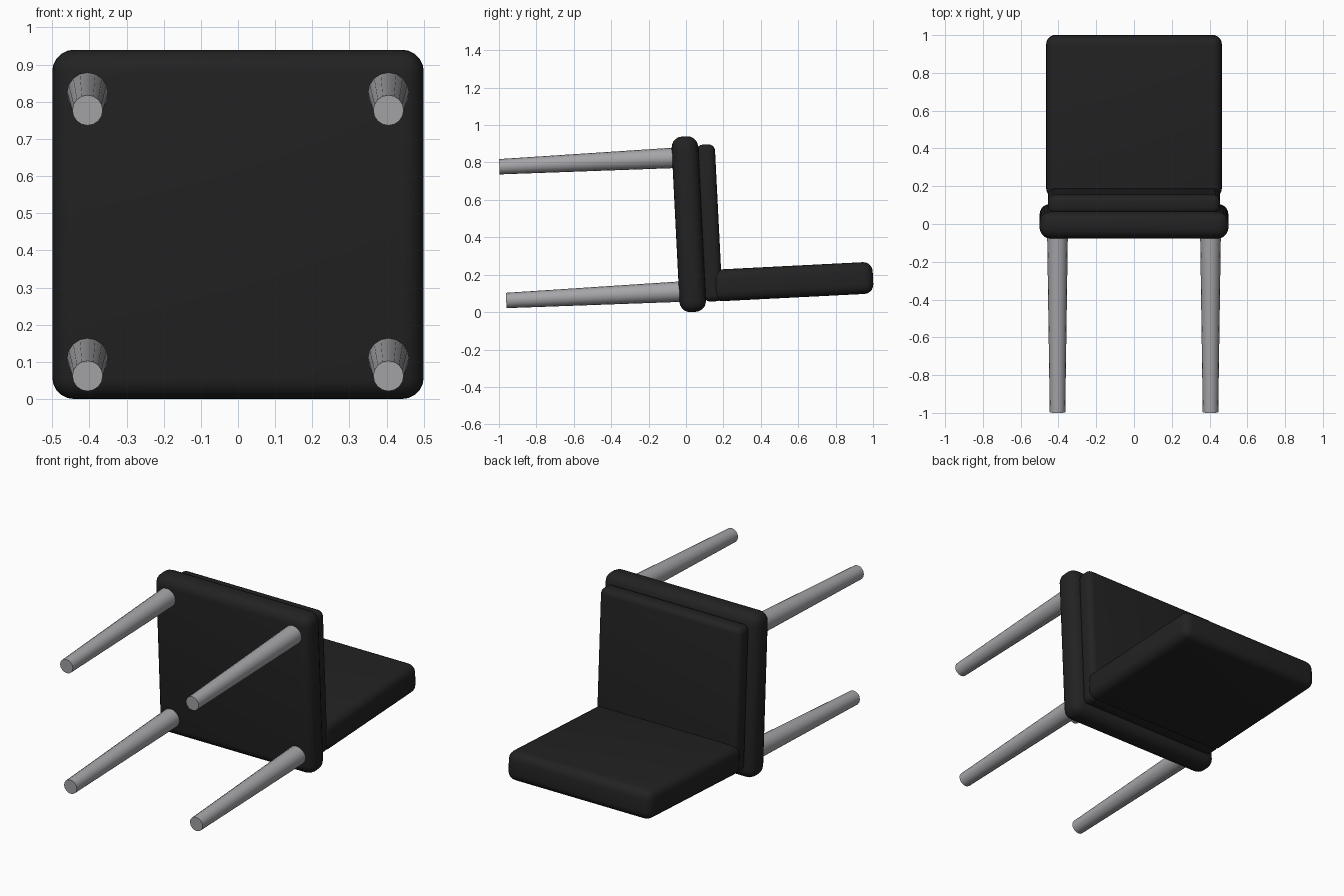
import bpy, math
from mathutils import Matrix

if "Cube" in bpy.data.objects:
    bpy.data.objects.remove(bpy.data.objects["Cube"])

# The chair lies on its back, tipped slightly: local +y is the chair's "up"
FRAME = Matrix.Translation((0, 0.015, 0.47)) @ Matrix.Rotation(math.radians(2.9), 4, 'X')


def material(name, color):
    m = bpy.data.materials.new(name)
    m.diffuse_color = (*color, 1)
    m.use_nodes = True
    m.node_tree.nodes["Principled BSDF"].inputs["Base Color"].default_value = m.diffuse_color
    return m


black = material("black_upholstery", (0.016, 0.016, 0.016))
grey = material("grey_metal", (0.38, 0.38, 0.40))


def finish(ob, name, mat):
    ob.name = name
    ob.data.materials.append(mat)
    bpy.ops.object.shade_smooth_by_angle(angle=math.radians(35))


def cushion(name, center, size, radius):
    bpy.ops.mesh.primitive_cube_add(size=1)
    ob = bpy.context.object
    ob.data.transform(Matrix.Diagonal((*size, 1)))
    ob.matrix_world = FRAME @ Matrix.Translation(center)
    bevel = ob.modifiers.new("round_edges", 'BEVEL')
    bevel.width = radius
    bevel.segments = 5
    bpy.ops.object.modifier_apply(modifier=bevel.name)
    finish(ob, name, black)


# Seat base, seat cushion and backrest
cushion("seat_base", (0, 0, 0), (1.0, 0.142, 0.94), 0.058)
cushion("seat_cushion", (0, 0.11, 0.001), (0.91, 0.1, 0.84), 0.035)
cushion("backrest", (0, 0.539, -0.335), (0.93, 0.86, 0.17), 0.05)

# Four tapered legs
y_tip, y_root = -0.996, -0.04
for side, x in (("left", -0.405), ("right", 0.405)):
    for end, z in (("front", 0.358), ("back", -0.358)):
        bpy.ops.mesh.primitive_cone_add(vertices=16, radius1=0.041, radius2=0.055,
                                        depth=y_root - y_tip)
        ob = bpy.context.object
        ob.matrix_world = (FRAME @ Matrix.Translation((x, (y_tip + y_root) / 2, z))
                           @ Matrix.Rotation(math.radians(-90), 4, 'X'))
        finish(ob, f"{end}_{side}_leg", grey)
